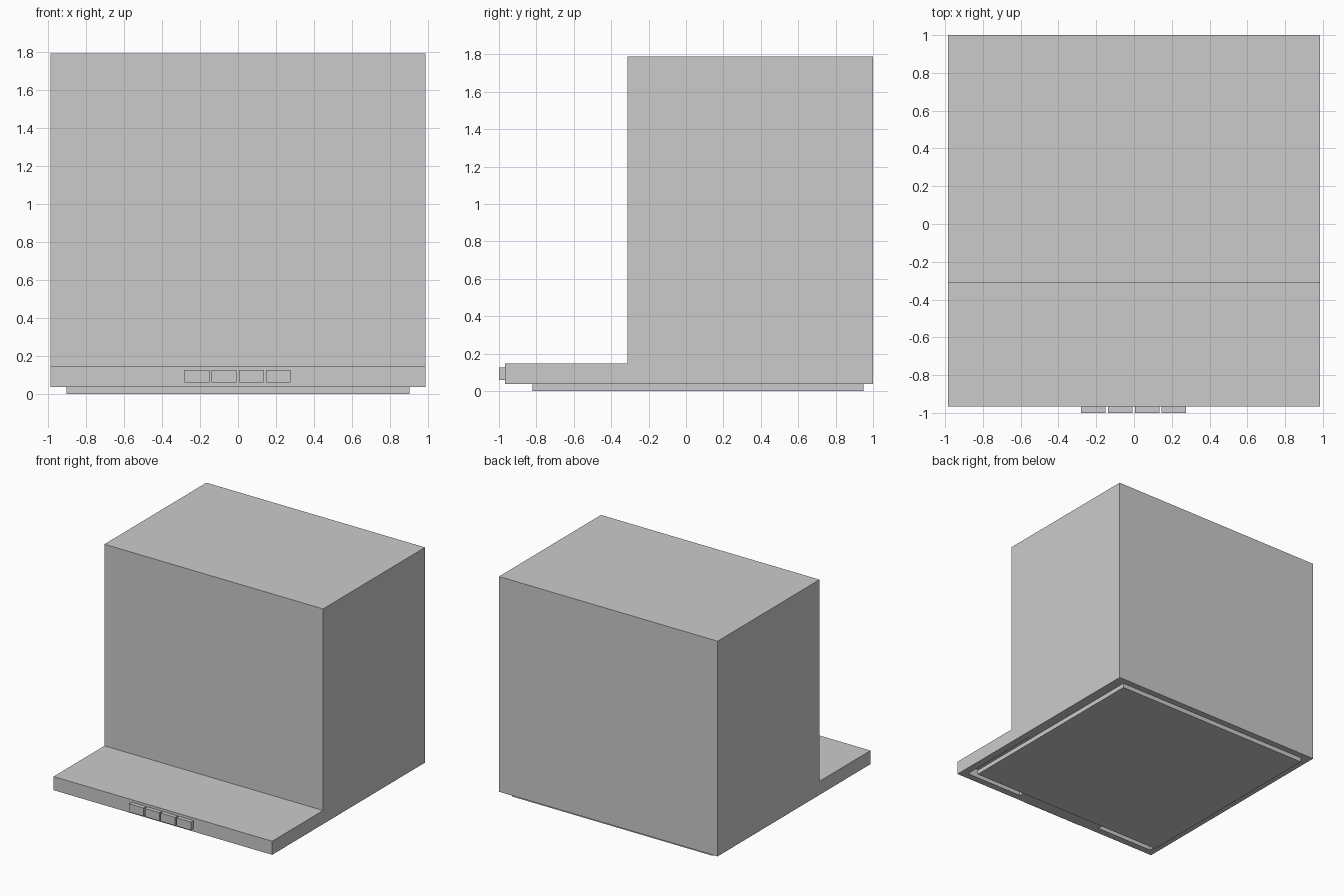
import bpy, bmesh

if "Cube" in bpy.data.objects:
    bpy.data.objects.remove(bpy.data.objects["Cube"])


def box(name, x, y, z):
    """Box from (min, max) pairs on each axis."""
    bm = bmesh.new()
    bmesh.ops.create_cube(bm, size=1)
    for v in bm.verts:
        v.co = [r[0] if c < 0 else r[1] for c, r in zip(v.co, (x, y, z))]
    mesh = bpy.data.meshes.new(name)
    bm.to_mesh(mesh)
    bm.free()
    obj = bpy.data.objects.new(name, mesh)
    bpy.context.collection.objects.link(obj)
    return obj


def extrude_x(name, profile, half):
    """Extrude a (y, z) outline symmetrically along x."""
    bm = bmesh.new()
    face = bm.faces.new([bm.verts.new((-half, y, z)) for y, z in profile])
    out = bmesh.ops.extrude_face_region(bm, geom=[face])
    verts = [g for g in out["geom"] if isinstance(g, bmesh.types.BMVert)]
    bmesh.ops.translate(bm, verts=verts, vec=(2 * half, 0, 0))
    bmesh.ops.recalc_face_normals(bm, faces=bm.faces)
    mesh = bpy.data.meshes.new(name)
    bm.to_mesh(mesh)
    bm.free()
    obj = bpy.data.objects.new(name, mesh)
    bpy.context.collection.objects.link(obj)
    return obj


BOTTOM = 0.037

# Hood body: tall housing with a thin shelf in front
body = extrude_x("hood_body", [(-0.967, BOTTOM), (1, BOTTOM), (1, 1.79),
                               (-0.312, 1.79), (-0.312, 0.148), (-0.967, 0.148)], 0.985)

# Two recesses under the shelf, showing around the edge of the filter panel
for side, x in (("left", (-0.925, -0.4)), ("right", (0.4, 0.925))):
    cutter = box(f"recess_cutter_{side}", x, (-0.91, -0.18), (-0.05, 0.11))
    cutter.hide_render = True
    cutter.display_type = 'WIRE'
    mod = body.modifiers.new(f"recess_{side}", 'BOOLEAN')
    mod.operation = 'DIFFERENCE'
    mod.solver = 'EXACT'
    mod.object = cutter

# Filter panel on the underside
box("filter_panel", (-0.903, 0.903), (-0.82, 0.948), (0, BOTTOM))

# Row of four push buttons on the front edge
for i in range(4):
    cx = -0.216 + i * 0.1425
    box(f"button_{i + 1}", (cx - 0.065, cx + 0.065), (-1, -0.967), (0.06, 0.127))
